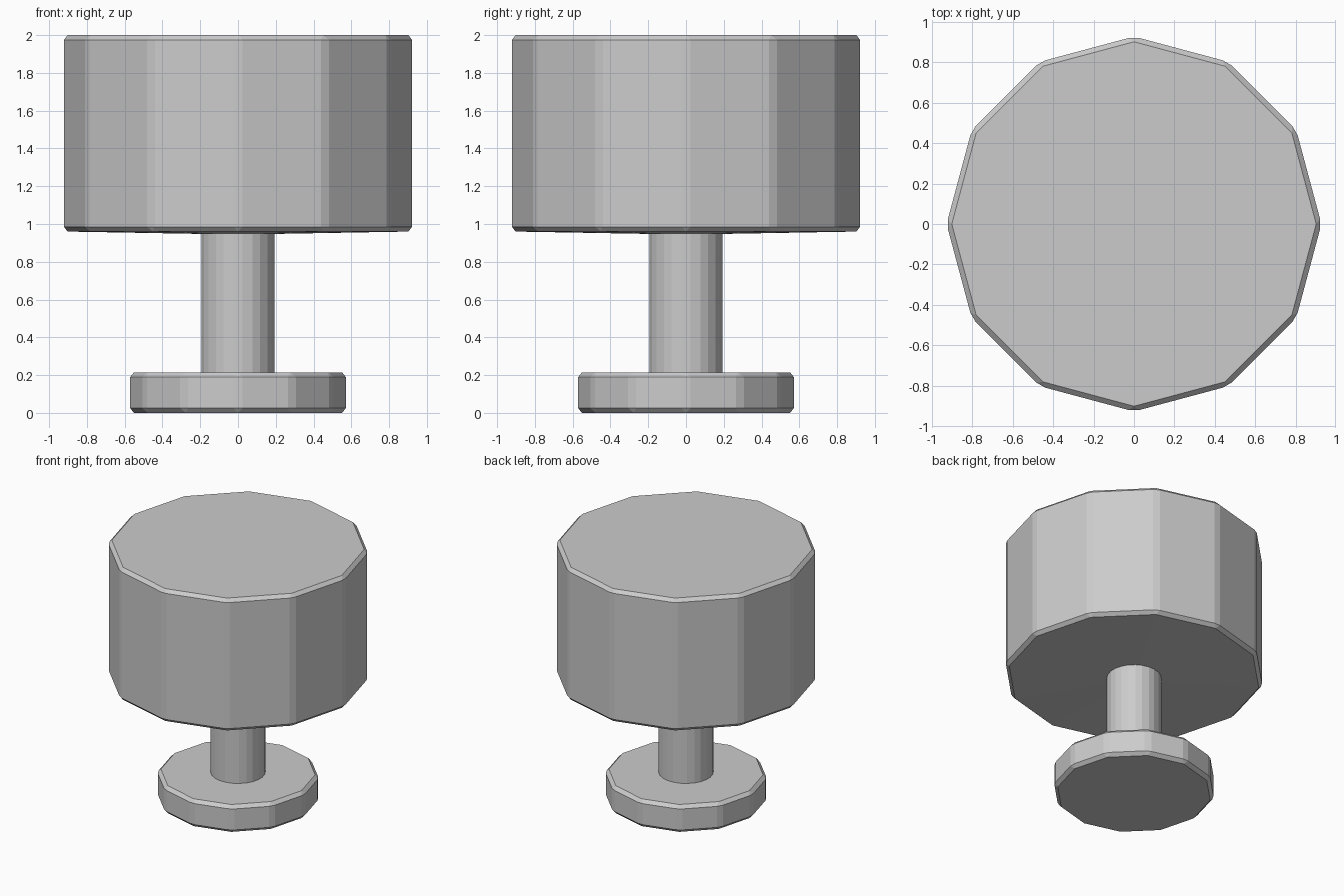
import bpy, bmesh
from mathutils import Matrix

if "Cube" in bpy.data.objects:
    bpy.data.objects.remove(bpy.data.objects["Cube"])


def bevelled_drum(name, radius, z0, z1, bevel=0.025, sag=0.0):
    """Twelve-sided drum with every edge chamfered; sag lowers the bottom centre."""
    bm = bmesh.new()
    bmesh.ops.create_cone(bm, cap_ends=True, segments=12, radius1=radius,
                          radius2=radius, depth=z1 - z0,
                          matrix=Matrix.Translation((0, 0, (z0 + z1) / 2)))
    bmesh.ops.bevel(bm, geom=bm.edges[:], offset=bevel, segments=1,
                    profile=0.5, affect='EDGES')
    if sag:
        bottom = min(bm.faces, key=lambda f: f.calc_center_median().z)
        poked = bmesh.ops.poke(bm, faces=[bottom])
        poked["verts"][0].co.z -= sag
    bmesh.ops.recalc_face_normals(bm, faces=bm.faces[:])
    mesh = bpy.data.meshes.new(name)
    bm.to_mesh(mesh)
    bm.free()
    obj = bpy.data.objects.new(name, mesh)
    bpy.context.collection.objects.link(obj)
    return obj


# Small foot disc on the ground
bevelled_drum("base_disc", 0.577, 0.0, 0.215)
# Thin stem, ends buried in the disc and the head
bevelled_drum("stem", 0.2, 0.15, 1.05)
# Large head with a slightly conical underside
bevelled_drum("head", 0.928, 0.96, 2.0, sag=0.016)
